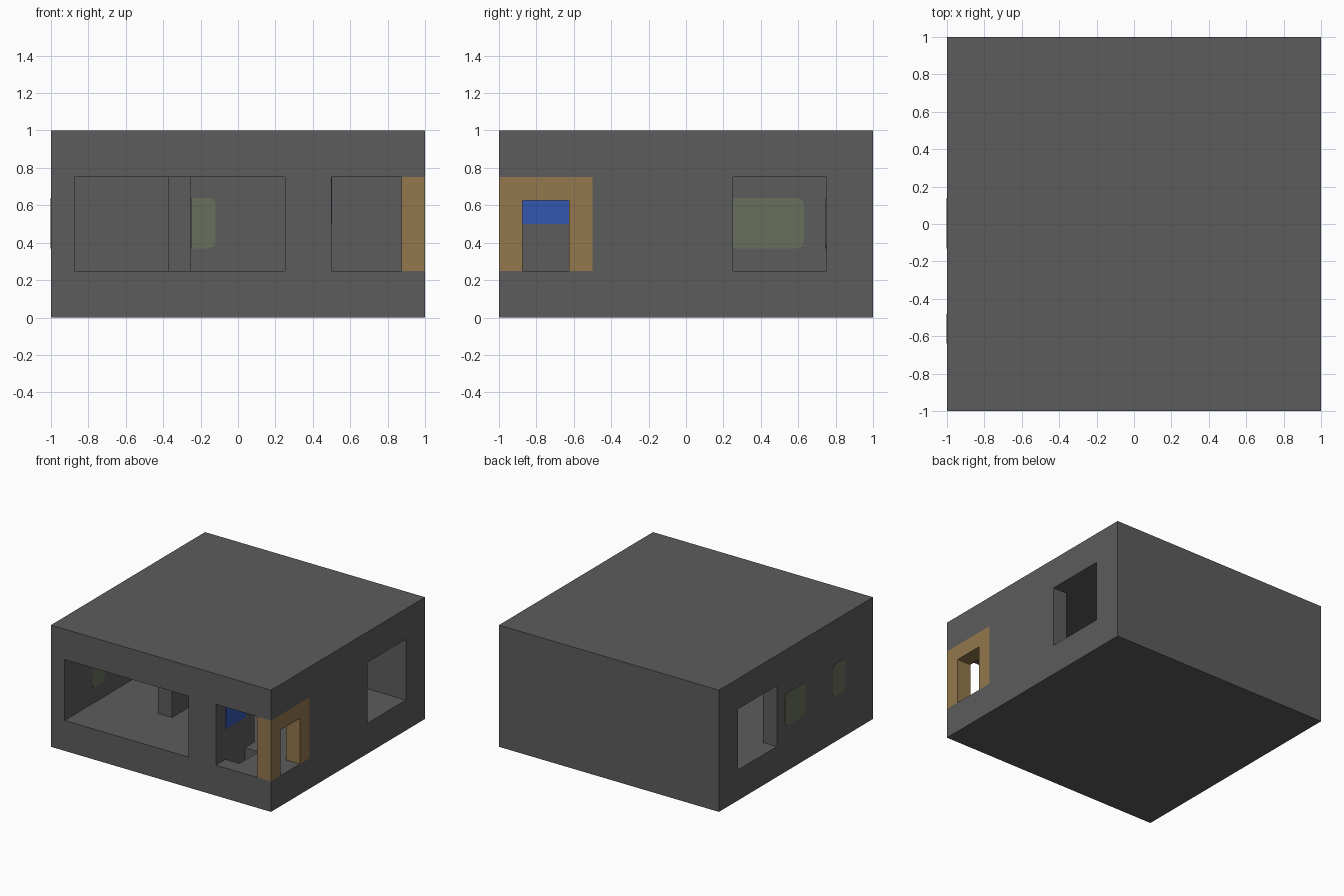
import bpy, bmesh
from mathutils import Vector

cube = bpy.data.objects.get("Cube")
if cube:
    bpy.data.objects.remove(cube, do_unlink=True)

FLOOR, CEILING = 0.25, 0.75


def material(name, color):
    mat = bpy.data.materials.new(name)
    mat.use_nodes = True
    rgba = (*color, 1)
    mat.diffuse_color = rgba
    mat.node_tree.nodes["Principled BSDF"].inputs["Base Color"].default_value = rgba
    return mat


grey = material("concrete grey", (0.107, 0.107, 0.107))
tan = material("wood tan", (0.287, 0.184, 0.074))
green = material("muted green", (0.141, 0.162, 0.107))
blue = material("screen blue", (0.033, 0.093, 0.429))


def box(name, x, y, z, mat, round_axis=None, radius=0.035):
    """Box between ranges; optionally round the edges along one axis."""
    bm = bmesh.new()
    bmesh.ops.create_cube(bm, size=1)
    for v in bm.verts:
        v.co = Vector(r[0] if c < 0 else r[1] for c, r in zip(v.co, (x, y, z)))
    if round_axis is not None:
        edges = [e for e in bm.edges
                 if abs((e.verts[0].co - e.verts[1].co).normalized()[round_axis]) > 0.9]
        bmesh.ops.bevel(bm, geom=edges, offset=radius, segments=5,
                        profile=0.5, affect='EDGES')
    mesh = bpy.data.meshes.new(name)
    bm.to_mesh(mesh)
    bm.free()
    mesh.materials.append(mat)
    obj = bpy.data.objects.new(name, mesh)
    bpy.context.collection.objects.link(obj)
    return obj


def cut(target, x, y, z=(FLOOR, CEILING)):
    """Subtract a box from the target and discard the cutter."""
    cutter = box("cutter", x, y, z, grey)
    cutter.hide_render = True
    mod = target.modifiers.new("cut", 'BOOLEAN')
    mod.operation = 'DIFFERENCE'
    mod.solver = 'EXACT'
    mod.object = cutter
    bpy.context.view_layer.objects.active = target
    bpy.ops.object.modifier_apply(modifier=mod.name)
    bpy.data.objects.remove(cutter, do_unlink=True)


# Building shell with its rooms
shell = box("building_shell", (-1, 1), (-1, 1), (0, 1), grey)
cut(shell, (-0.875, 0.25), (-1.1, -0.5))        # hall and wide front window
cut(shell, (-0.875, -0.375), (-0.6, 0.75))      # side room
cut(shell, (-0.25, 0.25), (-0.6, 0.75))         # centre of main room
cut(shell, (0.2, 0.875), (-0.5, 0.75))          # rest of main room
cut(shell, (0.5, 1.1), (-1.1, -0.5))            # entry corner
cut(shell, (0.5, 0.875), (-0.6, -0.4))          # entry joins main room
cut(shell, (0.8, 1.1), (0.25, 0.75))            # left window
cut(shell, (-1.1, -0.8), (0.25, 0.75))          # right window
cut(shell, (0.5, 0.625), (-0.875, -0.625), (0.125, 0.3))  # floor pit

# Wooden door surround at the entry corner
door = box("door_surround", (0.875, 1), (-1, -0.5), (FLOOR, CEILING), tan)
cut(door, (0.8, 1.1), (-0.875, -0.625), (0.2, 0.625))

# Green panes that show on both faces of the right wall
PANE_Z = (0.37, 0.64)
for name, y in (("front_pane", (-0.64, -0.48)), ("middle_pane", (-0.13, 0.14))):
    box(name, (-1.002, -0.873), y, PANE_Z, green, round_axis=0)

# Green panels in the inner corner of the main room
box("partition_panel", (-0.255, -0.248), (0.12, 0.63), PANE_Z, green, round_axis=0)
box("back_panel", (-0.33, -0.12), (0.747, 0.754), PANE_Z, green, round_axis=1)

# Blue screen on the entry wall
box("wall_screen", (0.496, 0.503), (-0.875, -0.615), (0.5, CEILING), blue)
